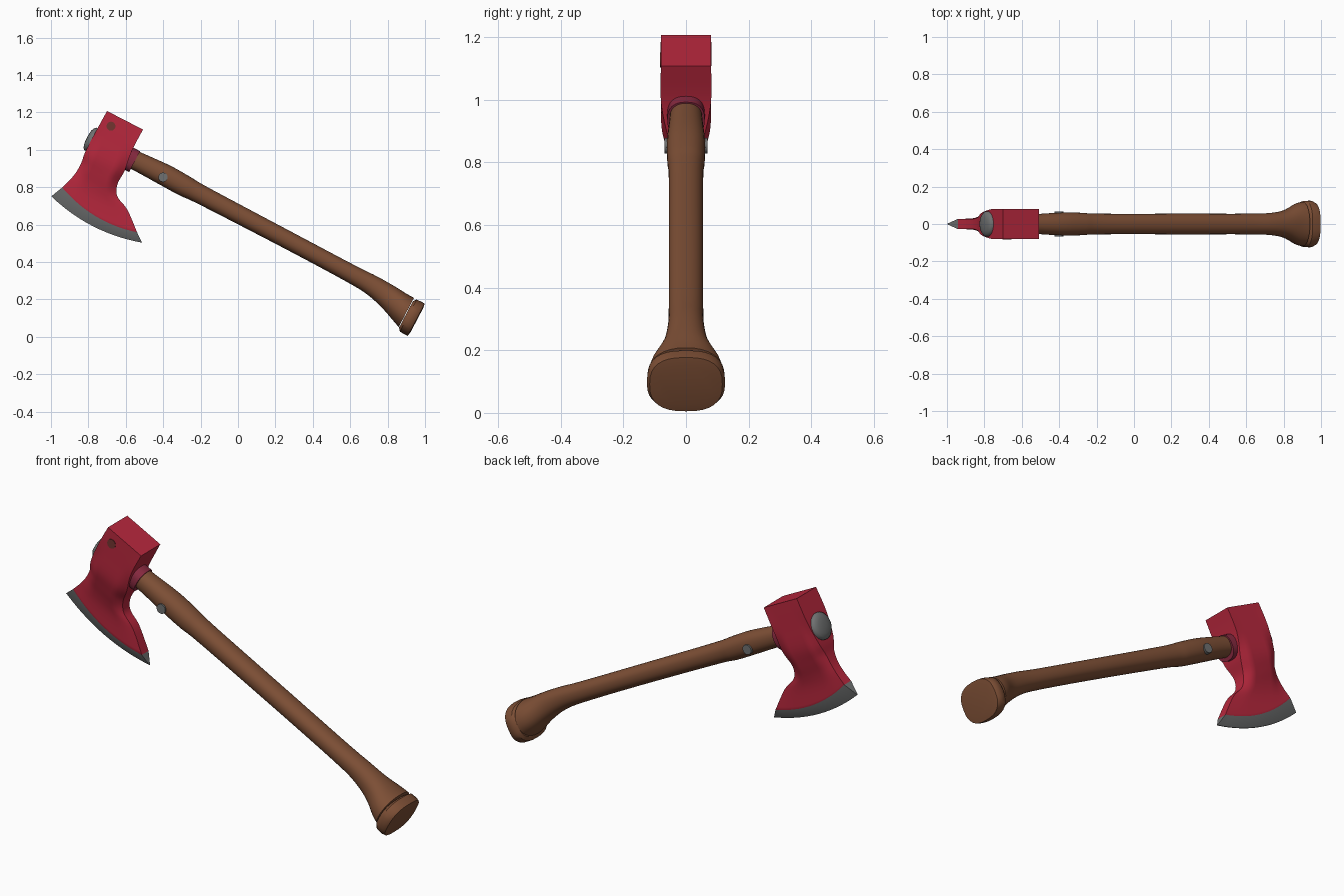
import bpy, bmesh, math
from mathutils import Vector

if "Cube" in bpy.data.objects:
    bpy.data.objects.remove(bpy.data.objects["Cube"])

TILT = math.radians(27.7)
U = Vector((-math.cos(TILT), 0, math.sin(TILT)))   # along handle, towards head
V = Vector((math.sin(TILT), 0, math.cos(TILT)))    # across handle, towards poll


def material(name, rgb):
    m = bpy.data.materials.new(name)
    m.diffuse_color = (*rgb, 1)
    m.use_nodes = True
    m.node_tree.nodes["Principled BSDF"].inputs["Base Color"].default_value = m.diffuse_color
    return m


RED = material("red paint", (0.48, 0.021, 0.047))
STEEL = material("grey steel", (0.16, 0.165, 0.165))
WOOD = material("brown wood", (0.205, 0.078, 0.036))
COLLAR = material("dark crimson", (0.24, 0.022, 0.05))
PIN = material("dark red brown", (0.17, 0.035, 0.03))


def smooth_rows(rows, steps):
    """Catmull-Rom interpolation of rows of numbers."""
    out = []
    p = [rows[0]] + rows + [rows[-1]]
    for i in range(1, len(p) - 2):
        for k in range(steps):
            t = k / steps
            out.append([0.5 * (2 * b + (c - a) * t + (2 * a - 5 * b + 4 * c - d) * t * t
                               + (3 * b - a - 3 * c + d) * t ** 3)
                        for a, b, c, d in zip(p[i - 1], p[i], p[i + 1], p[i + 2])])
    return out + [list(rows[-1])]


def skin(name, rings, mats, mat_rule=lambda i: 0, angle=40):
    """Bridge closed rings of points, cap both ends."""
    bm = bmesh.new()
    vr = [[bm.verts.new(q) for q in r] for r in rings]
    n = len(vr[0])
    for i in range(len(vr) - 1):
        for j in range(n):
            k = (j + 1) % n
            f = bm.faces.new((vr[i][j], vr[i][k], vr[i + 1][k], vr[i + 1][j]))
            f.material_index = mat_rule(i)
    bm.faces.new(vr[0])
    bm.faces.new(vr[-1]).material_index = mat_rule(len(vr) - 2)
    bmesh.ops.recalc_face_normals(bm, faces=bm.faces)
    me = bpy.data.meshes.new(name)
    bm.to_mesh(me)
    bm.free()
    ob = bpy.data.objects.new(name, me)
    bpy.context.collection.objects.link(ob)
    for m in mats:
        me.materials.append(m)
    bpy.ops.object.select_all(action='DESELECT')
    ob.select_set(True)
    bpy.context.view_layer.objects.active = ob
    bpy.ops.object.shade_smooth_by_angle(angle=math.radians(angle))
    return ob


def oval(c, rv, ry, power=2.0, n=32):
    """Superellipse ring across the handle direction."""
    pts = []
    for j in range(n):
        a = 2 * math.pi * j / n
        ca, sa = math.cos(a), math.sin(a)
        x = math.copysign(abs(ca) ** (2 / power), ca) * ry
        z = math.copysign(abs(sa) ** (2 / power), sa) * rv
        pts.append(c + V * z + Vector((0, x, 0)))
    return pts


def rod(name, x, z, r, y0, y1, mat):
    """Cylinder along y."""
    rings = [[(x + r * math.cos(a * math.pi / 10), y, z + r * math.sin(a * math.pi / 10))
              for a in range(20)] for y in (y0, y1)]
    return skin(name, rings, [mat])


# Handle: x, z, half height, half width
stations = [
    (-0.62, 0.975, 0.050, 0.050), (-0.524, 0.931, 0.052, 0.053),
    (-0.390, 0.864, 0.058, 0.061), (-0.283, 0.805, 0.057, 0.060),
    (-0.176, 0.749, 0.051, 0.055), (0.278, 0.511, 0.048, 0.055),
    (0.599, 0.340, 0.049, 0.055), (0.716, 0.275, 0.055, 0.058),
    (0.802, 0.213, 0.067, 0.073), (0.866, 0.158, 0.080, 0.108),
    (0.900, 0.130, 0.088, 0.119),
]
rings = [oval(Vector((x, 0, z)), rv, ry, 2.2) for x, z, rv, ry in smooth_rows(stations, 4)]
skin("handle", rings, [WOOD])

# Pommel rim at the end of the handle
end = Vector((0.953, 0, 0.091))
skin("pommel", [oval(end + U * d, rv, ry, 2.6) for d, rv, ry in (
    (0.062, 0.080, 0.112), (0.048, 0.097, 0.123), (0.015, 0.098, 0.125),
    (0.0, 0.097, 0.116), (-0.004, 0.07, 0.085))], [WOOD])

# Axe head rows from poll to edge: left x, z, right x, z, half thickness, bow, edge rounding
rows = [
    (-0.700, 1.207, -0.508, 1.108, 0.080, 0, 0),
    (-0.760, 1.098, -0.567, 0.995, 0.080, 0, 0),
    (-0.815, 0.992, -0.605, 0.890, 0.078, 0, 0.12),
    (-0.838, 0.930, -0.645, 0.815, 0.060, 0.005, 0.22),
    (-0.865, 0.880, -0.645, 0.750, 0.041, 0.015, 0.18),
    (-0.900, 0.837, -0.592, 0.680, 0.031, 0.028, 0.08),
    (-0.940, 0.798, -0.540, 0.559, 0.028, 0.040, 0),
]
rows = smooth_rows(rows, 5) + [[-0.998, 0.751, -0.513, 0.503, 0.002, 0.041, 0]]
COLS = 14
rings = []
for lx, lz, rx, rz, t, bow, rnd in rows:
    side = []
    for j in range(COLS + 1):
        s = j / COLS
        hump = 4 * s * (1 - s)
        p = Vector((lx + (rx - lx) * s, 0, lz + (rz - lz) * s)) - V * bow * hump
        side.append((p, t * (1 - 2 * rnd * (1 - min(1, hump * 1.5)))))
    rings.append([(p.x, -h, p.z) for p, h in side] + [(p.x, h, p.z) for p, h in reversed(side)])
last = len(rings) - 2
skin("axe_head", rings, [RED, STEEL], lambda i: int(i == last), 35)

# Collar where the handle enters the head
mid = Vector((-0.575, 0, 0.948))
skin("collar", [oval(mid + U * d, 0.063, 0.060, 2.4) for d in (-0.025, 0.05)], [COLLAR])

# Domed steel cap on the far side of the head
base = Vector((-0.760, 0, 1.042))
skin("end_cap", [oval(base + U * d, r, r) for d, r in (
    (0, 0.068), (0.034, 0.068), (0.044, 0.058), (0.050, 0.040), (0.053, 0.015))], [STEEL], angle=60)

# Cross bolt through the handle, and a flush pin mark on the head
rod("handle_bolt", -0.401, 0.853, 0.025, -0.068, 0.068, STEEL)
rod("head_pin", -0.679, 1.126, 0.024, -0.083, -0.075, PIN)
